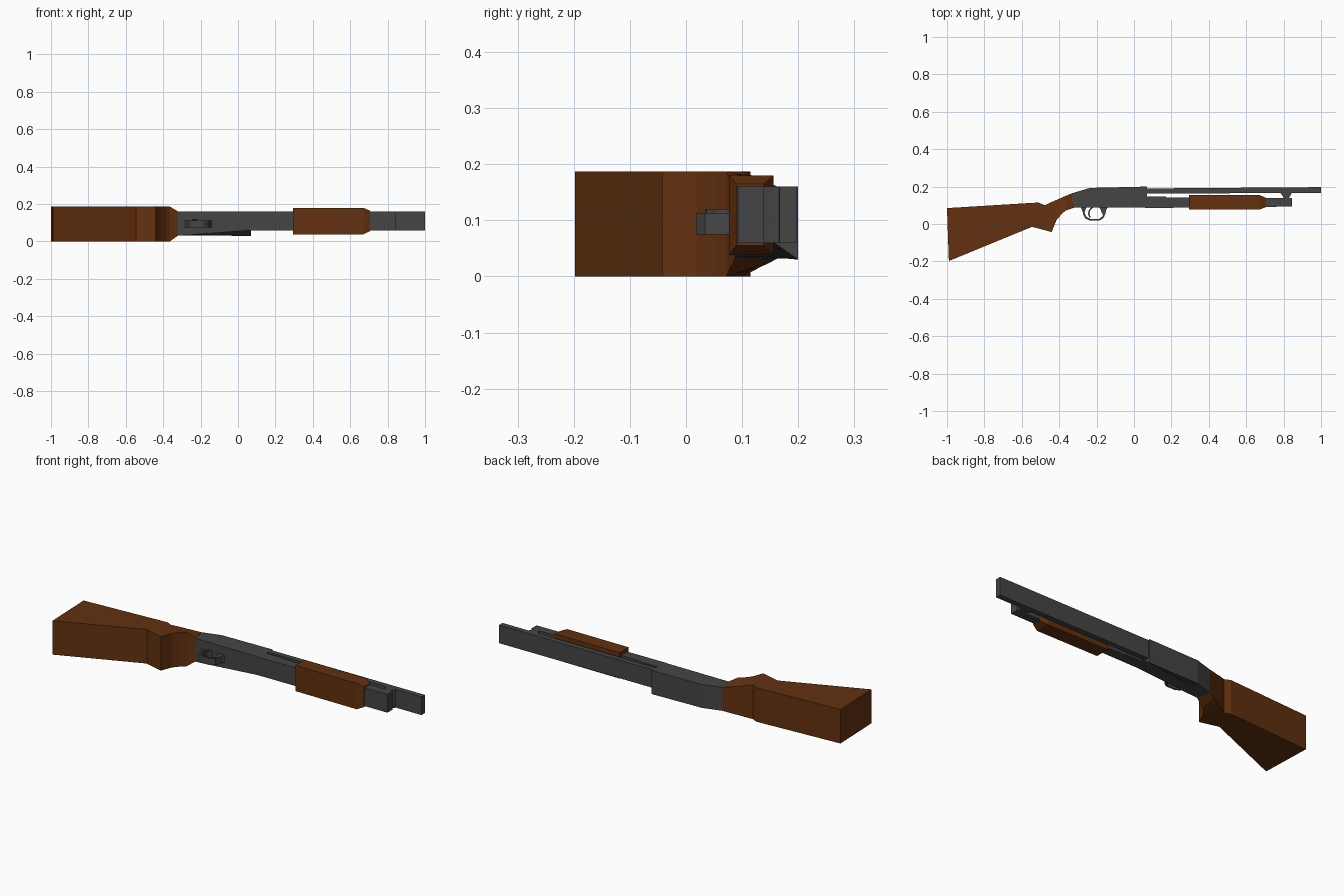
import bpy, bmesh
from mathutils import Vector

if "Cube" in bpy.data.objects:
    bpy.data.objects.remove(bpy.data.objects["Cube"])


def material(name, rgb):
    m = bpy.data.materials.new(name)
    m.diffuse_color = (*rgb, 1)
    m.use_nodes = True
    m.node_tree.nodes["Principled BSDF"].inputs["Base Color"].default_value = m.diffuse_color
    return m


WOOD = material("wood", (0.125, 0.031, 0.005))
STEEL = material("dark_steel", (0.06, 0.06, 0.06))


def finish(name, bm, mat):
    bmesh.ops.recalc_face_normals(bm, faces=bm.faces)
    me = bpy.data.meshes.new(name)
    bm.to_mesh(me)
    bm.free()
    me.materials.append(mat)
    ob = bpy.data.objects.new(name, me)
    bpy.context.collection.objects.link(ob)
    return ob


def loft(name, rings, mat):
    """Skin matching rings of points and cap both ends."""
    bm = bmesh.new()
    vs = [[bm.verts.new(p) for p in r] for r in rings]
    n = len(vs[0])
    for a, b in zip(vs, vs[1:]):
        for i in range(n):
            j = (i + 1) % n
            bm.faces.new((a[i], a[j], b[j], b[i]))
    bm.faces.new(vs[0])
    bm.faces.new(vs[-1])
    return finish(name, bm, mat)


def section(bottom, top, zb, zt):
    """Four-corner ring from a lower and an upper profile point, each with a z range."""
    return [(*bottom, zb[0]), (*top, zt[0]), (*top, zt[1]), (*bottom, zb[1])]


def plate(name, outline, z0, z1, mat):
    return loft(name, [[(x, y, z) for x, y in outline] for z in (z0, z1)], mat)


def ribbon(name, path, half, z0, z1, mat):
    """Thin flat strip following a path in the xy plane."""
    rings = []
    for i, p in enumerate(path):
        a, b = Vector(path[max(i - 1, 0)]), Vector(path[min(i + 1, len(path) - 1)])
        d = (b - a).normalized()
        n = Vector((-d.y, d.x)) * half
        l, r = Vector(p) + n, Vector(p) - n
        rings.append(section(l, r, (z0, z1), (z0, z1)))
    return loft(name, rings, mat)


# Butt stock with wrist tapering into the receiver
full, slim = (0, 0.187), (0.032, 0.16)
loft("stock", [
    section((-0.99, -0.198), (-1, 0.085), full, full),
    section((-0.545, -0.015), (-0.51, 0.115), full, full),
    section((-0.44, -0.043), (-0.478, 0.10), full, full),
    section((-0.415, 0.02), (-0.44, 0.118), full, (0.009, 0.18)),
    section((-0.385, 0.055), (-0.405, 0.133), full, (0.017, 0.173)),
    section((-0.365, 0.072), (-0.375, 0.146), full, (0.023, 0.168)),
    section((-0.32, 0.087), (-0.335, 0.163), slim, slim),
], WOOD)


# Receiver, its lower side flank narrowing toward the barrel
def receiver_ring(xb, xt, yt, ym, low, high):
    xm = (xb + xt) / 2
    return [(xb, 0.087, low), (xm, ym, low), (xt, yt, high),
            (xt, yt, 0.16), (xm, ym, 0.16), (xb, 0.087, 0.16)]


loft("receiver", [
    receiver_ring(-0.32, -0.335, 0.163, 0.13, 0.032, 0.032),
    receiver_ring(-0.26, -0.235, 0.193, 0.145, 0.035, 0.032),
    receiver_ring(0.07, 0.07, 0.20, 0.157, 0.06, 0.03),
], STEEL)

# Barrel and magazine tube under it
plate("barrel", [(0.06, 0.162), (1, 0.167), (1, 0.197), (0.06, 0.19)], 0.06, 0.16, STEEL)
plate("magazine_tube", [(0.06, 0.085), (0.3, 0.088), (0.845, 0.093), (0.845, 0.139),
                        (0.17, 0.142), (0.17, 0.147), (0.06, 0.147)], 0.06, 0.16, STEEL)
plate("barrel_bracket", [(0.80, 0.135), (0.825, 0.135), (0.835, 0.15), (0.845, 0.168),
                         (0.78, 0.168), (0.795, 0.15)], 0.06, 0.16, STEEL)

# Pump fore-end with a tapered nose
wide = (0.038, 0.18)
loft("fore_end", [
    section((0.295, 0.077), (0.295, 0.156), wide, wide),
    section((0.67, 0.077), (0.67, 0.156), wide, wide),
    section((0.705, 0.09), (0.705, 0.139), (0.055, 0.165), (0.055, 0.165)),
], WOOD)

# Trigger guard, its two mounts and the trigger
ribbon("trigger_guard", [(-0.27, 0.09), (-0.268, 0.055), (-0.258, 0.034), (-0.235, 0.023),
                         (-0.185, 0.023), (-0.165, 0.037), (-0.157, 0.06), (-0.15, 0.09)],
       0.005, 0.075, 0.113, STEEL)
plate("guard_rear_mount", [(-0.285, 0.09), (-0.268, 0.05), (-0.255, 0.09)], 0.075, 0.113, STEEL)
plate("guard_front_mount", [(-0.185, 0.09), (-0.165, 0.045), (-0.14, 0.09)], 0.075, 0.113, STEEL)
ribbon("trigger", [(-0.222, 0.09), (-0.238, 0.073), (-0.242, 0.055), (-0.235, 0.035)],
       0.004, 0.08, 0.12, STEEL)
